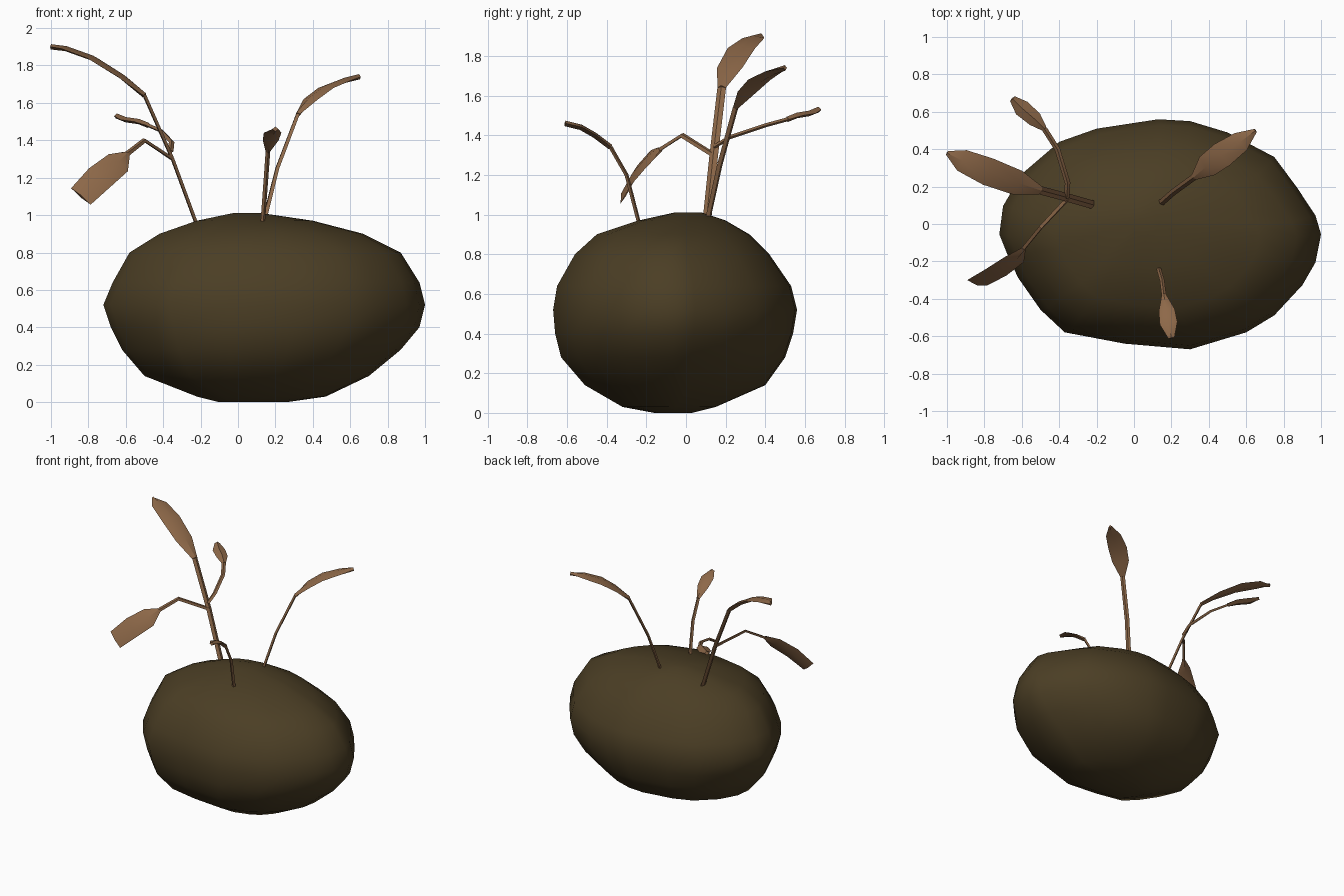
import bpy
import bmesh
from mathutils import Vector

if "Cube" in bpy.data.objects:
    bpy.data.objects.remove(bpy.data.objects["Cube"], do_unlink=True)


def make_material(name, colour):
    mat = bpy.data.materials.new(name)
    mat.use_nodes = True
    rgba = (*colour, 1)
    mat.diffuse_color = rgba
    mat.node_tree.nodes["Principled BSDF"].inputs["Base Color"].default_value = rgba
    return mat


skin_brown = make_material("dark olive skin", (.07, .048, .018))
leaf_brown = make_material("dry leaf brown", (.27, .14, .066))


def loft(name, rings, material, angle):
    """Skin a list of closed rings and cap both ends."""
    bm = bmesh.new()
    loops = [[bm.verts.new(p) for p in ring] for ring in rings]
    for low, high in zip(loops, loops[1:]):
        for i in range(len(low)):
            j = (i + 1) % len(low)
            bm.faces.new((low[i], low[j], high[j], high[i]))
    bm.faces.new(loops[0])
    bm.faces.new(loops[-1])
    bmesh.ops.recalc_face_normals(bm, faces=bm.faces)
    mesh = bpy.data.meshes.new(name)
    bm.to_mesh(mesh)
    bm.free()
    mesh.materials.append(material)
    obj = bpy.data.objects.new(name, mesh)
    bpy.context.collection.objects.link(obj)
    bpy.ops.object.select_all(action="DESELECT")
    obj.select_set(True)
    bpy.context.view_layer.objects.active = obj
    bpy.ops.object.shade_smooth_by_angle(angle=angle)
    return obj


# Tuber: one plan outline, stretched at each height to the body's extents
plan = [(1, -.05), (.97, .05), (.87, .2), (.75, .36), (.5, .49), (.3, .55),
        (.13, .56), (-.2, .51), (-.4, .44), (-.6, .27), (-.7, .1), (-.72, -.05),
        (-.68, -.15), (-.62, -.28), (-.5, -.45), (-.37, -.57), (-.05, -.63),
        (.3, -.66), (.6, -.57), (.75, -.48), (.9, -.32), (.97, -.2)]
# height, left, right, front, back
levels = [(0, -.1, .26, -.16, .03), (.03, -.22, .47, -.32, .15),
          (.14, -.5, .7, -.51, .4), (.28, -.62, .87, -.63, .5),
          (.4, -.68, .97, -.66, .54), (.52, -.72, 1, -.67, .56),
          (.64, -.67, .97, -.65, .53), (.8, -.58, .87, -.56, .42),
          (.9, -.42, .67, -.45, .32), (.97, -.22, .4, -.24, .2),
          (1.01, -.03, .13, -.06, .08)]


def stretch(value, old_low, old_high, low, high):
    return low + (value - old_low) / (old_high - old_low) * (high - low)


xs, ys = zip(*plan)
body_rings = [[(stretch(x, min(xs), max(xs), left, right),
                stretch(y, min(ys), max(ys), front, back), z) for x, y in plan]
              for z, left, right, front, back in levels]
loft("tuber_body", body_rings, skin_brown, 1)


def blade(name, path, widths, thickness, side=None):
    """Diamond-section strip along a path; side is the width direction."""
    points = [Vector(p) for p in path]
    rings = []
    for i, p in enumerate(points):
        along = (points[min(i + 1, len(points) - 1)] - points[max(i - 1, 0)]).normalized()
        across = Vector(side) if side else along.cross((0, 0, 1))
        across = (across - along * across.dot(along)).normalized()
        up = across.cross(along) * thickness / 2
        across *= widths[i] / 2
        rings.append([p - across, p + up, p + across, p - up])
    loft(name, rings, leaf_brown, .6)


def shoot(name, stem, leaf, stem_width, leaf_width, tip=.15, side=None):
    """Stem followed by a leaf that swells and then narrows to its tip."""
    blade(name + "_stem", stem + leaf[:1], [stem_width] * (len(stem) + 1), .02, side)
    swell = [.9, 1, .8]
    widths = [stem_width] + [leaf_width * s for s in swell[:len(leaf) - 2]] + [leaf_width * tip]
    blade(name + "_leaf", leaf, widths, .028, side)


# Tall shoot with two side branches
shoot("tall", [(-.21, .1, .92), (-.35, .14, 1.3)],
      [(-.5, .18, 1.64), (-.62, .22, 1.74), (-.78, .28, 1.84), (-.92, .34, 1.89), (-1, .38, 1.9)],
      .045, .15)
shoot("front_branch", [(-.35, .14, 1.3), (-.5, -.02, 1.4)],
      [(-.59, -.13, 1.33), (-.64, -.19, 1.28), (-.74, -.26, 1.2), (-.84, -.315, 1.1)],
      .03, .155, .9, (.1, -.04, -.11))
shoot("back_branch", [(-.36, .14, 1.34), (-.355, .22, 1.39), (-.41, .4, 1.45)],
      [(-.48, .51, 1.48), (-.53, .56, 1.5), (-.6, .62, 1.51), (-.65, .67, 1.53)],
      .03, .09, .4)

# Two single shoots
shoot("left", [(.13, .1, .93), (.21, .17, 1.25)],
      [(.32, .25, 1.54), (.39, .31, 1.62), (.47, .37, 1.68), (.57, .44, 1.72), (.65, .5, 1.74)],
      .035, .14)
shoot("front", [(.13, -.23, .93), (.15, -.3, 1.2)],
      [(.16, -.38, 1.34), (.175, -.46, 1.4), (.185, -.53, 1.44), (.2, -.61, 1.46)],
      .025, .095, .35)
